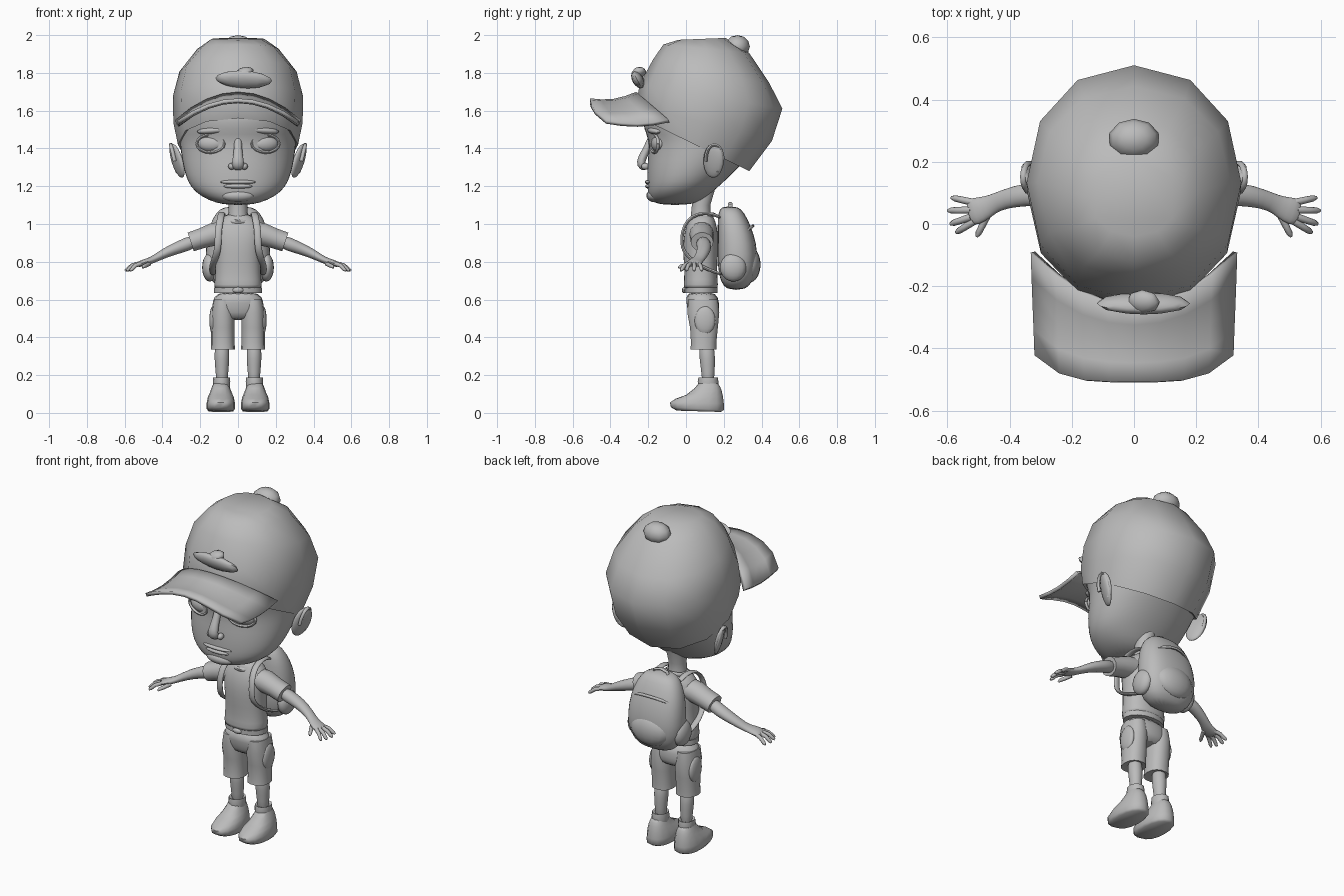
import bpy, bmesh, math
from mathutils import Vector, Euler

grey = bpy.data.materials.new("plain grey")
grey.diffuse_color = (0.5, 0.5, 0.5, 1)


def finish(name, bm, subdiv=0, angle=60):
    bmesh.ops.recalc_face_normals(bm, faces=bm.faces)
    me = bpy.data.meshes.new(name)
    bm.to_mesh(me)
    bm.free()
    ob = bpy.data.objects.new(name, me)
    bpy.context.collection.objects.link(ob)
    me.materials.append(grey)
    if subdiv:
        ob.modifiers.new("soft", 'SUBSURF').levels = subdiv
        ob.modifiers["soft"].render_levels = subdiv
    bpy.ops.object.select_all(action='DESELECT')
    ob.select_set(True)
    bpy.context.view_layer.objects.active = ob
    bpy.ops.object.shade_smooth_by_angle(angle=math.radians(angle))
    return ob


def skin(name, rings, subdiv=0, caps=True, angle=60):
    """Bridge a list of equally sized point rings."""
    bm = bmesh.new()
    vs = [[bm.verts.new(p) for p in r] for r in rings]
    n = len(vs[0])
    for a, b in zip(vs, vs[1:]):
        for i in range(n):
            j = (i + 1) % n
            bm.faces.new((a[i], a[j], b[j], b[i]))
    if caps:
        bm.faces.new(vs[0])
        bm.faces.new(vs[-1])
    return finish(name, bm, subdiv, angle)


def stack(name, rows, n=16, cx=0, power=2.0, subdiv=0, caps=True, angle=60):
    """Upright form. Each row: z front, z back, y front, y back, half width."""
    rings = []
    for zf, zb, yf, yb, rx in rows:
        ring = []
        for i in range(n):
            t = math.tau * i / n
            c, s = math.cos(t), math.sin(t)
            c = math.copysign(abs(c) ** (2 / power), c)
            s = math.copysign(abs(s) ** (2 / power), s)
            ring.append((cx + rx * c, (yf + yb) / 2 + (yb - yf) / 2 * s,
                         zf + (zb - zf) * (s + 1) / 2))
        rings.append(ring)
    return skin(name, rings, subdiv, caps, angle)


def level(rows):
    return [(z, z, yf, yb, rx) for z, yf, yb, rx in rows]


def tube(name, path, ref, n=10, subdiv=0):
    """Path of x, y, z, radius along ref, radius across ref."""
    pts = [Vector(p[:3]) for p in path]
    rings = []
    for i, p in enumerate(pts):
        t = (pts[min(i + 1, len(pts) - 1)] - pts[max(i - 1, 0)]).normalized()
        u = Vector(ref)
        u = (u - t * u.dot(t)).normalized()
        v = t.cross(u)
        a, b = path[i][3:]
        rings.append([p + u * a * math.cos(math.tau * k / n) + v * b * math.sin(math.tau * k / n)
                      for k in range(n)])
    return skin(name, rings, subdiv)


def ball(name, loc, size, rot=(0, 0, 0), seg=16, rows=10):
    bm = bmesh.new()
    bmesh.ops.create_uvsphere(bm, u_segments=seg, v_segments=rows, radius=1)
    m = Euler(rot).to_matrix()
    for v in bm.verts:
        v.co = m @ Vector([a * b for a, b in zip(v.co, size)]) + Vector(loc)
    return finish(name, bm)


# Head and neck
stack("head", level([
    (1.10, -0.14, 0.02, 0.07), (1.125, -0.19, 0.09, 0.16), (1.17, -0.205, 0.14, 0.23),
    (1.22, -0.207, 0.20, 0.268), (1.30, -0.208, 0.28, 0.292), (1.38, -0.20, 0.36, 0.305),
    (1.45, -0.20, 0.40, 0.312), (1.50, -0.225, 0.42, 0.318), (1.57, -0.235, 0.43, 0.32),
    (1.66, -0.22, 0.43, 0.31)]), n=24, power=2.1, subdiv=1)
stack("neck", level([(0.99, 0.02, 0.14, 0.06), (1.05, 0.025, 0.13, 0.052),
                     (1.10, 0.03, 0.13, 0.05), (1.20, 0.02, 0.16, 0.06)]), n=14)

# Face
tube("nose", [(0, -0.18, 1.47, 0.022, 0.02), (0, -0.205, 1.40, 0.022, 0.02),
              (0, -0.235, 1.345, 0.03, 0.025), (0, -0.24, 1.315, 0.036, 0.027),
              (0, -0.215, 1.285, 0.025, 0.015)], (1, 0, 0), n=10, subdiv=1)
ball("upper_lip", (0, -0.192, 1.222), (0.095, 0.026, 0.013))
ball("lower_lip", (0, -0.190, 1.200), (0.08, 0.026, 0.014))
ball("chin", (0, -0.165, 1.15), (0.09, 0.045, 0.035))
for s, side in ((-1, "left"), (1, "right")):
    ball(side + "_eye", (s * 0.145, -0.15, 1.425), (0.07, 0.032, 0.042), (0, 0, s * 0.25))
    lid = [(s * (0.145 + 0.074 * math.cos(a)), -0.167 + s * 0.02 * math.cos(a) * s,
            1.425 + 0.047 * math.sin(a), 0.008, 0.008)
           for a in [math.tau * k / 16 for k in range(17)]]
    tube(side + "_eyelid", lid, (0, 1, 0), n=6)
    ball(side + "_brow", (s * 0.13, -0.165, 1.495), (0.09, 0.035, 0.02), (0, s * 0.08, s * 0.25))
    ball(side + "_nostril", (s * 0.034, -0.215, 1.305), (0.018, 0.022, 0.018))
    # Ear: outer shell with a raised rim
    ball(side + "_ear", (s * 0.322, 0.145, 1.335), (0.02, 0.058, 0.095),
         (-0.2, s * 0.25, -s * 0.45))
    rim = [(s * (0.338 + 0.018 * math.sin(a)), 0.15 + 0.045 * math.cos(a),
            1.345 + 0.075 * math.sin(a), 0.01, 0.01)
           for a in [-1.2 + 0.45 * k for k in range(11)]]
    tube(side + "_ear_rim", rim, (1, 0, 0), n=6)

# Cap crown, faceted outline with smooth shading
stack("cap_crown", [
    (1.975, 1.985, -0.04, 0.21, 0.14), (1.95, 1.905, -0.12, 0.335, 0.215),
    (1.87, 1.745, -0.175, 0.442, 0.31), (1.74, 1.61, -0.245, 0.51, 0.345),
    (1.63, 1.44, -0.265, 0.455, 0.342), (1.56, 1.28, -0.24, 0.335, 0.318),
    (1.57, 1.31, -0.20, 0.30, 0.29)], n=12, power=2.15, angle=75)
ball("cap_button", (0, 0.272, 1.94), (0.083, 0.066, 0.06), seg=10, rows=6)

# Cap brim: arched sheet running from the crown to the front edge
bm = bmesh.new()
grid = []
for r in range(5):
    v = r / 4
    row = []
    for k in range(9):
        u = -1 + k / 4
        root = Vector((0.325 * u, -0.26 + 0.17 * u * u, 1.69 - 0.145 * u * u))
        tip = Vector((0.315 * u, -0.508 + 0.085 * u ** 4, 1.655 - 0.115 * u * u))
        p = root.lerp(tip, v)
        p.z -= 0.02 * math.sin(math.pi * v)
        row.append(bm.verts.new(p))
    grid.append(row)
for a, b in zip(grid, grid[1:]):
    for i in range(8):
        bm.faces.new((a[i], a[i + 1], b[i + 1], b[i]))
brim = finish("cap_brim", bm)
mod = brim.modifiers.new("thickness", 'SOLIDIFY')
mod.thickness = 0.02
mod.offset = 0

# Raised ornament on the front of the cap
ball("cap_ornament", (0.03, -0.255, 1.765), (0.15, 0.03, 0.05), (0.5, 0.05, 0), seg=12, rows=8)
ball("cap_ornament_tip", (0.03, -0.25, 1.80), (0.055, 0.04, 0.028), (0.3, -0.3, 0), seg=8, rows=6)

# Shirt
stack("shirt_body", level([
    (0.655, -0.015, 0.17, 0.128), (0.67, -0.015, 0.172, 0.13), (0.74, -0.008, 0.165, 0.122),
    (0.85, -0.018, 0.17, 0.122), (0.93, -0.015, 0.172, 0.135), (0.99, 0.0, 0.165, 0.13),
    (1.03, 0.02, 0.15, 0.09), (1.055, 0.025, 0.14, 0.06)]), n=16, power=2.3, subdiv=1)
tube("shirt_collar", [(0.062 * math.cos(a), 0.08 + 0.065 * math.sin(a),
                       1.03 + 0.02 * math.sin(a), 0.012, 0.012)
                      for a in [math.tau * k / 16 for k in range(17)]], (0, 0, 1), n=6)

# Shorts waist
stack("belt", level([(0.635, -0.008, 0.168, 0.128), (0.665, -0.008, 0.168, 0.128)]), n=16)
ball("belt_buckle", (0, -0.01, 0.65), (0.03, 0.012, 0.016), seg=8, rows=6)
stack("shorts_seat", level([(0.645, -0.005, 0.165, 0.125), (0.58, 0.0, 0.178, 0.138),
                            (0.53, 0.01, 0.178, 0.135), (0.49, 0.03, 0.16, 0.10)]),
      n=16, power=2.3, subdiv=1)

for s, side in ((-1, "left"), (1, "right")):
    # Sleeve and arm
    tube(side + "_sleeve", [(s * 0.07, 0.083, 0.955, 0.065, 0.06), (s * 0.13, 0.083, 0.945, 0.065, 0.062),
                            (s * 0.19, 0.085, 0.925, 0.06, 0.055), (s * 0.25, 0.085, 0.905, 0.06, 0.053)],
         (0, 1, 0), n=14)
    tube(side + "_arm", [(s * 0.22, 0.087, 0.912, 0.042, 0.042), (s * 0.31, 0.098, 0.878, 0.04, 0.034),
                         (s * 0.38, 0.09, 0.85, 0.036, 0.028), (s * 0.44, 0.072, 0.817, 0.03, 0.02),
                         (s * 0.47, 0.055, 0.803, 0.036, 0.019), (s * 0.51, 0.04, 0.792, 0.048, 0.018),
                         (s * 0.535, 0.035, 0.782, 0.04, 0.013)], (0, 1, 0), n=12, subdiv=1)
    # Fingers and thumb: start and tip of each
    fingers = [((0.51, 0.068), (0.587, 0.085)), ((0.525, 0.045), (0.598, 0.043)),
               ((0.525, 0.022), (0.59, 0.0)), ((0.515, 0.008), (0.572, -0.028)),
               ((0.47, 0.03), (0.505, -0.04))]
    for k, ((x0, y0), (x1, y1)) in enumerate(fingers):
        end = 0.752 if k < 4 else 0.768
        tube(f"{side}_finger_{k + 1}", [
            (s * x0, y0, 0.79, 0.012, 0.012), (s * (x0 + x1) / 2, (y0 + y1) / 2, 0.78, 0.011, 0.011),
            (s * (x0 * 0.15 + x1 * 0.85), y0 * 0.15 + y1 * 0.85, end + 0.007, 0.01, 0.01),
            (s * x1, y1, end, 0.005, 0.005)], (0, 0, 1), n=8)
    # Shorts leg with side pocket
    stack(side + "_shorts_leg", level([
        (0.60, 0.01, 0.17, 0.05), (0.53, 0.005, 0.178, 0.062), (0.45, 0.02, 0.17, 0.062),
        (0.37, 0.025, 0.162, 0.062), (0.335, 0.022, 0.162, 0.064), (0.34, 0.05, 0.14, 0.04)]),
        n=14, cx=s * 0.08, power=2.3)
    ball(side + "_pocket", (s * 0.132, 0.10, 0.49), (0.02, 0.055, 0.075))
    # Lower leg, sock and shoe
    stack(side + "_leg", level([(0.38, 0.065, 0.15, 0.04), (0.28, 0.07, 0.157, 0.042),
                                (0.22, 0.08, 0.152, 0.034), (0.14, 0.085, 0.15, 0.032)]),
          n=12, cx=s * 0.085, subdiv=1)
    stack(side + "_sock", level([(0.135, 0.065, 0.17, 0.044), (0.165, 0.062, 0.172, 0.046),
                                 (0.188, 0.066, 0.168, 0.044), (0.18, 0.08, 0.155, 0.03)]),
          n=12, cx=s * 0.087)
    stack(side + "_shoe", [
        (0.012, 0.005, -0.05, 0.185, 0.066), (0.03, 0.015, -0.08, 0.2, 0.075),
        (0.055, 0.05, -0.085, 0.2, 0.075), (0.075, 0.09, -0.055, 0.195, 0.069),
        (0.095, 0.12, 0.0, 0.188, 0.058), (0.13, 0.14, 0.045, 0.18, 0.048),
        (0.155, 0.155, 0.065, 0.17, 0.04)], n=16, cx=s * 0.091, power=2.3)
    # Backpack strap over the shoulder and under the arm
    tube(side + "_strap", [(s * x, y, z, 0.02, 0.01) for x, y, z in (
        (0.08, 0.19, 1.03), (0.085, 0.13, 1.06), (0.088, 0.06, 1.055), (0.095, 0.005, 1.02),
        (0.105, -0.02, 0.96), (0.105, -0.024, 0.90), (0.11, -0.012, 0.85),
        (0.128, 0.04, 0.80), (0.138, 0.11, 0.76), (0.13, 0.2, 0.73))], (1, 0, 0), n=8, subdiv=1)
    ball(side + "_pack_side_pocket", (s * 0.15, 0.25, 0.77), (0.04, 0.07, 0.075))

# Backpack
stack("backpack", level([
    (0.65, 0.22, 0.31, 0.08), (0.69, 0.18, 0.355, 0.145), (0.78, 0.165, 0.385, 0.178),
    (0.90, 0.165, 0.375, 0.172), (0.99, 0.165, 0.345, 0.155), (1.06, 0.17, 0.31, 0.12),
    (1.095, 0.185, 0.275, 0.075)]), n=16, power=2.5, subdiv=1)
ball("backpack_front_pocket", (0, 0.335, 0.785), (0.125, 0.06, 0.095))
tube("backpack_flap_seam", [(0.15 * math.cos(a), 0.355 - 0.06 * math.cos(a) ** 2,
                             0.91 + 0.08 * math.sin(a), 0.008, 0.008)
                            for a in [math.pi * k / 12 for k in range(13)]], (0, 1, 0), n=6)
tube("backpack_handle", [(x, 0.235, z, 0.012, 0.007) for x, z in (
    (-0.05, 1.07), (-0.04, 1.1), (0, 1.11), (0.04, 1.1), (0.05, 1.07))], (0, 1, 0), n=6)
